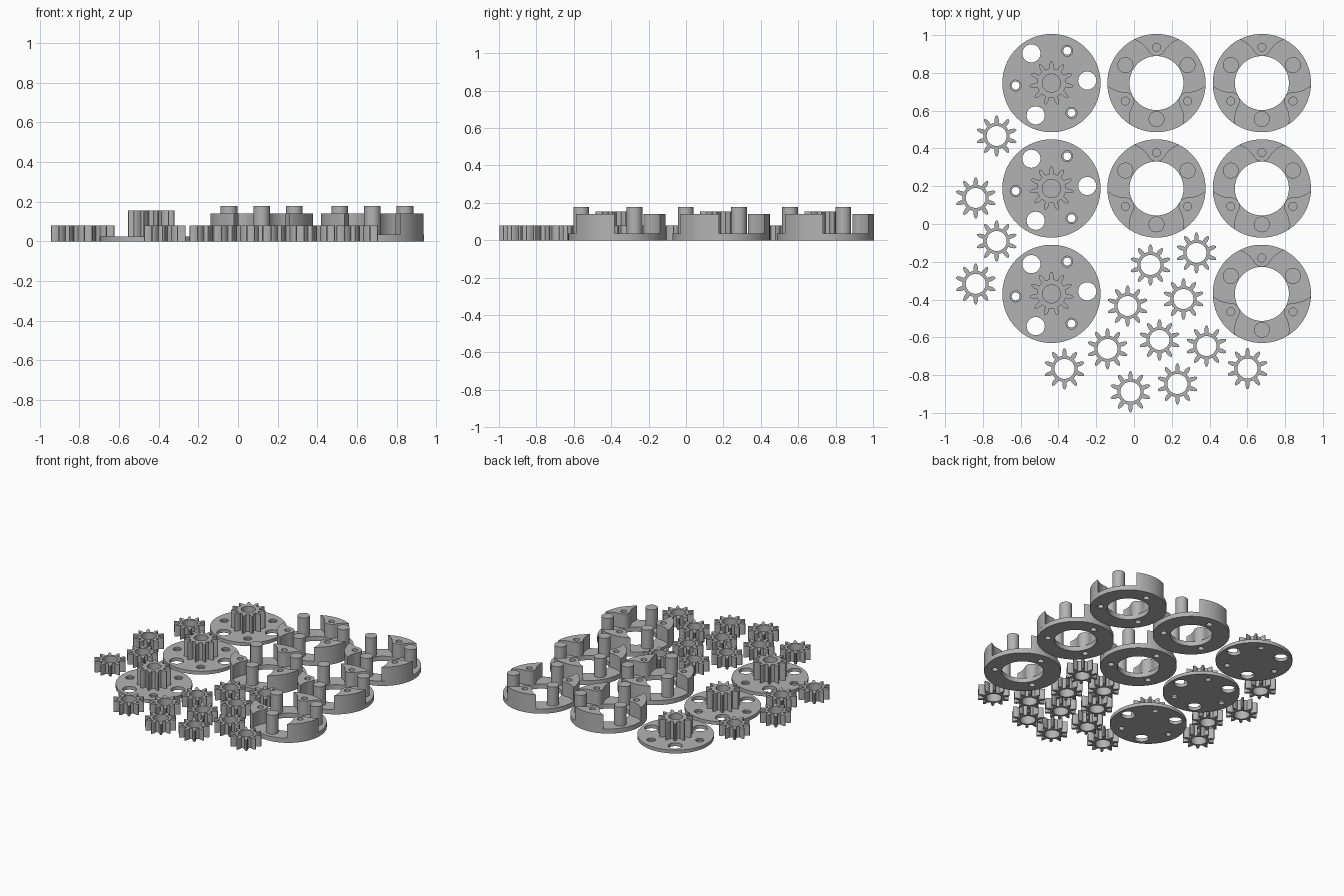
import bpy, bmesh
from math import sin, cos, pi, radians, atan2, hypot

if "Cube" in bpy.data.objects:
    bpy.data.objects.remove(bpy.data.objects["Cube"])

grey = bpy.data.materials.new("plain grey")
grey.diffuse_color = (0.45, 0.45, 0.45, 1)
grey.use_nodes = True
grey.node_tree.nodes["Principled BSDF"].inputs["Base Color"].default_value = grey.diffuse_color


def polar(r, deg, c=(0, 0)):
    return (c[0] + r * cos(radians(deg)), c[1] + r * sin(radians(deg)))


def arc(r, a0, a1, n, c=(0, 0)):
    return [polar(r, a0 + (a1 - a0) * i / n, c) for i in range(n + 1)]


def circle(r, c=(0, 0), n=32):
    return [polar(r, 360 * i / n, c) for i in range(n)]


def plate(name, loops, z0, z1):
    """Extrude 2D outlines (inner loops become holes) from z0 to z1."""
    cu = bpy.data.curves.new(name, 'CURVE')
    cu.dimensions = '2D'
    cu.fill_mode = 'BOTH'
    cu.extrude = (z1 - z0) / 2
    for pts in loops:
        sp = cu.splines.new('POLY')
        sp.points.add(len(pts) - 1)
        for p, (x, y) in zip(sp.points, pts):
            p.co = (x, y, 0, 1)
        sp.use_cyclic_u = True
    tmp = bpy.data.objects.new(name, cu)
    me = bpy.data.meshes.new_from_object(tmp)
    bpy.data.objects.remove(tmp)
    bpy.data.curves.remove(cu)
    me.name = name
    bm = bmesh.new()
    bm.from_mesh(me)
    bmesh.ops.remove_doubles(bm, verts=bm.verts, dist=1e-5)
    bmesh.ops.translate(bm, verts=bm.verts, vec=(0, 0, (z0 + z1) / 2))
    bmesh.ops.recalc_face_normals(bm, faces=bm.faces)
    for f in bm.faces:
        f.smooth = True
        f.material_index = 0
    bm.to_mesh(me)
    bm.free()
    me.set_sharp_from_angle(angle=radians(30))
    me.materials.clear()
    me.materials.append(grey)
    return me


def place(mesh, spots):
    for x, y in spots:
        ob = bpy.data.objects.new(mesh.name, mesh)
        ob.location = (x, y, 0)
        bpy.context.collection.objects.link(ob)


def gear_outline(teeth, root, tip, phase):
    """Slim petal-shaped teeth on a round root circle."""
    h = tip - root
    half = [(0, .0105), (.3, .0115), (.55, .0105), (.78, .0080), (.93, .0052), (1, .0025)]
    side = [(root + h * f, w) for f, w in half]
    pts = []
    for i in range(teeth):
        a = phase + 360 * i / teeth
        tooth = [(r, -w) for r, w in side] + [(r, w) for r, w in reversed(side)]
        for r, w in tooth:
            pts.append(polar(hypot(r, w), a + atan2(w, r) * 180 / pi))
        pts.append(polar(root, a + 180 / teeth))
    return pts


R, RING, BOLT = 0.26, 0.143, 0.19     # outer, inner and bolt-circle radii
ROWS = (0.746, 0.188, -0.37)

# Sun gear discs
discs = [(-0.437, y) for y in ROWS]
big = [circle(.048, polar(BOLT, a)) for a in (4, 124, 244)]


def screws(r, angles):
    return [circle(r, polar(BOLT, a), 24) for a in angles]


disc_screws = (64, 184, 304)
place(plate("disc_lower", [circle(R, n=96)] + big + screws(.021, disc_screws), 0, .0125), discs)
place(plate("disc_upper", [circle(R, n=96)] + big + screws(.029, disc_screws), .0125, .025), discs)
place(plate("sun_gear", [gear_outline(11, .077, .117, 90), circle(.048)], .025, .155), discs)

# Planet carriers
carriers = [(x, y) for x in (0.119, 0.677) for y in ROWS][:2] + [(0.677, y) for y in ROWS]
lobe_angles, peg_angles = (90, 210, 330), (30, 150, 270)
ring = [circle(R, n=96), circle(RING, n=64)]
place(plate("carrier_base_lower", ring + screws(.021, lobe_angles), 0, .025), carriers)
place(plate("carrier_base_upper", ring, .025, .035), carriers)
for a in peg_angles:
    place(plate("carrier_peg", [circle(.042, polar(BOLT, a))], .035, .177), carriers)

# Wall lobes: outer arc, flare around each peg, round boss at the inner end
BOSS, CLEAR, HALF = .047, .143, 27
for a in lobe_angles:
    boss = polar(BOLT, a)

    def flare(peg_angle, edge_angle):
        peg, edge = polar(BOLT, peg_angle), polar(R, edge_angle)
        s = atan2(edge[1] - peg[1], edge[0] - peg[0]) * 180 / pi
        e = atan2(boss[1] - peg[1], boss[0] - peg[0]) * 180 / pi
        return arc(CLEAR, s, s + (e - s + 180) % 360 - 180, 12, peg)

    left, right = flare(a + 60, a + HALF), flare(a - 60, a - HALF)
    outline = (arc(R, a - HALF, a + HALF, 16)[1:-1] + left
               + arc(BOSS, a + 120, a + 240, 16, boss)[1:-1] + right[::-1])
    place(plate("carrier_wall", [outline, circle(.021, boss, 24)], .035, .14), carriers)

# Loose planet gears
planets = [(-.727, .466), (-.838, .138), (-.727, -.09), (-.838, -.317), (-.368, -.767),
           (-.14, -.661), (-.019, -.888), (-.034, -.434), (.087, -.217), (.331, -.153),
           (.262, -.397), (.135, -.614), (.384, -.646), (.23, -.847), (.601, -.765)]
place(plate("planet_gear", [gear_outline(10, .069, .109, 270), circle(.053)], 0, .08), planets)
